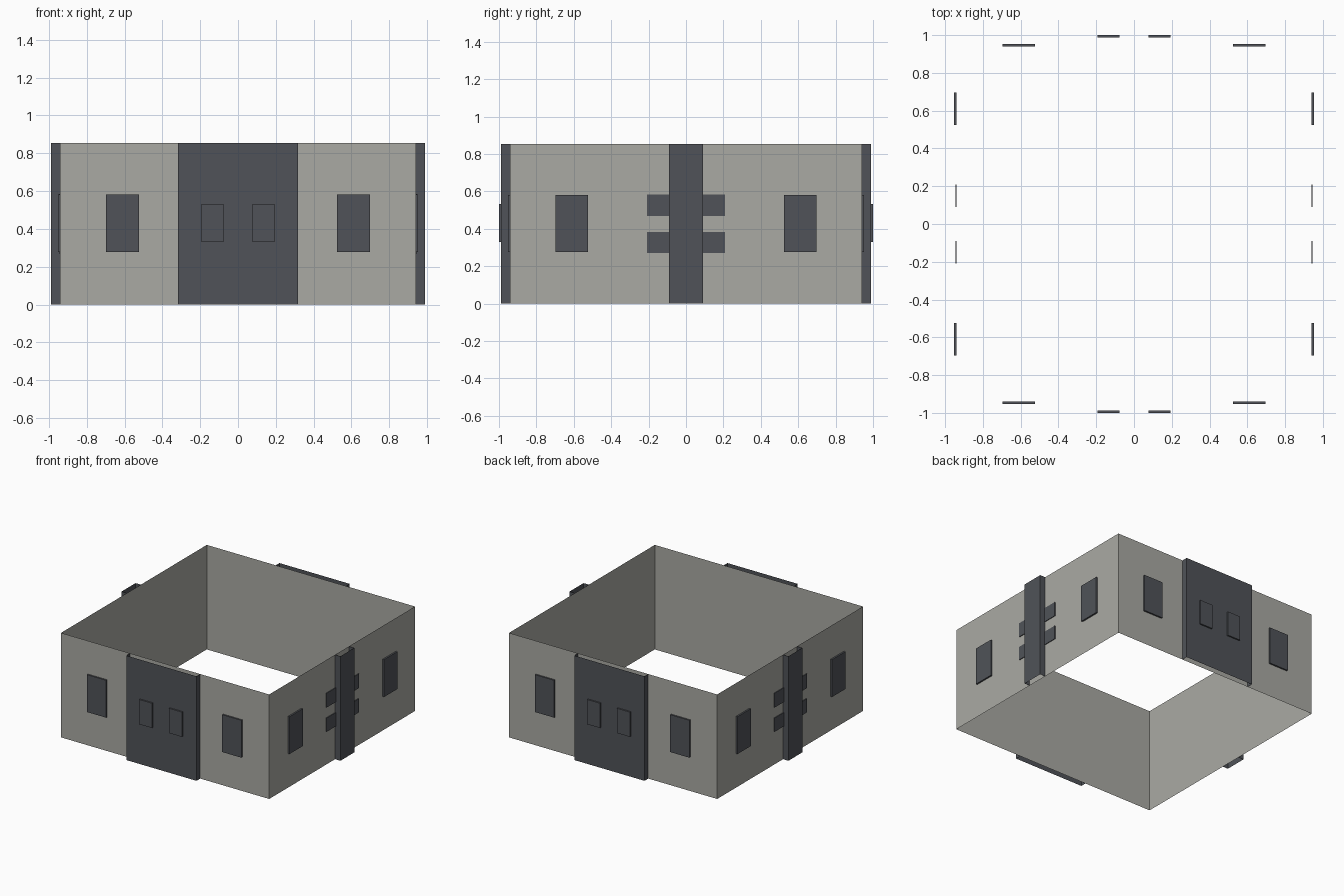
import bpy, bmesh, math
from mathutils import Matrix

if "Cube" in bpy.data.objects:
    bpy.data.objects.remove(bpy.data.objects["Cube"])

WALL, PANEL, TOP, EPS = 0.94, 0.988, 0.853, 0.0


def material(name, rgb):
    m = bpy.data.materials.new(name)
    m.diffuse_color = (*rgb, 1)
    m.use_nodes = True
    m.node_tree.nodes["Principled BSDF"].inputs["Base Color"].default_value = m.diffuse_color
    return m


grey = material("warm_grey_wall", (0.40, 0.40, 0.37))
dark = material("dark_slate", (0.08, 0.086, 0.098))


def box(name, x, y, z, mat, angle=0.0, drop=()):
    """Box from (min, max) ranges, turned about z; faces pointing along 'drop' are left open."""
    bm = bmesh.new()
    bmesh.ops.create_cube(bm, size=1)
    for v in bm.verts:
        v.co = [r[0] if c < 0 else r[1] for c, r in zip(v.co, (x, y, z))]
    bm.normal_update()
    axes = {"+y": (1, 1), "+z": (2, 1), "-z": (2, -1)}
    gone = [f for f in bm.faces
            if any(f.normal[axes[d][0]] * axes[d][1] > 0.9 for d in drop)]
    bmesh.ops.delete(bm, geom=gone, context='FACES')
    bm.transform(Matrix.Rotation(angle, 4, 'Z'))
    me = bpy.data.meshes.new(name)
    bm.to_mesh(me)
    bm.free()
    me.materials.append(mat)
    ob = bpy.data.objects.new(name, me)
    bpy.context.collection.objects.link(ob)


# Four walls, open at top and bottom
box("walls", (-WALL, WALL), (-WALL, WALL), (0, TOP), grey, drop=("+z", "-z"))

sides = {"front": 0, "right": math.pi / 2, "back": math.pi, "left": -math.pi / 2}
for side, a in sides.items():
    # Large window plates on every wall
    for s in (-1, 1):
        xr = sorted((s * 0.524, s * 0.697))
        box(f"{side}_window", xr, (-0.953, -WALL), (0.277, 0.582), dark, a, ("+y",))

    broad = side in ("front", "back")
    half = 0.317 if broad else 0.09
    # Projecting bay or pilaster, a three-sided shell against the wall
    box(f"{side}_bay" if broad else f"{side}_pilaster", (-half, half), (-PANEL, -WALL),
        (0, TOP), dark, a, ("+y", "+z", "-z"))

    for s in (-1, 1):
        if broad:
            # Small windows on the bay
            xr = sorted((s * 0.077, s * 0.193))
            box(f"{side}_bay_window", xr, (-1.0, -PANEL), (0.33, 0.532), dark, a, ("+y",))
        else:
            # Small stacked windows beside the pilaster
            xr = sorted((s * 0.09, s * 0.208))
            for zr in ((0.27, 0.382), (0.468, 0.585)):
                box(f"{side}_small_window", xr, (-0.946, -WALL), zr, dark, a, ("+y",))
